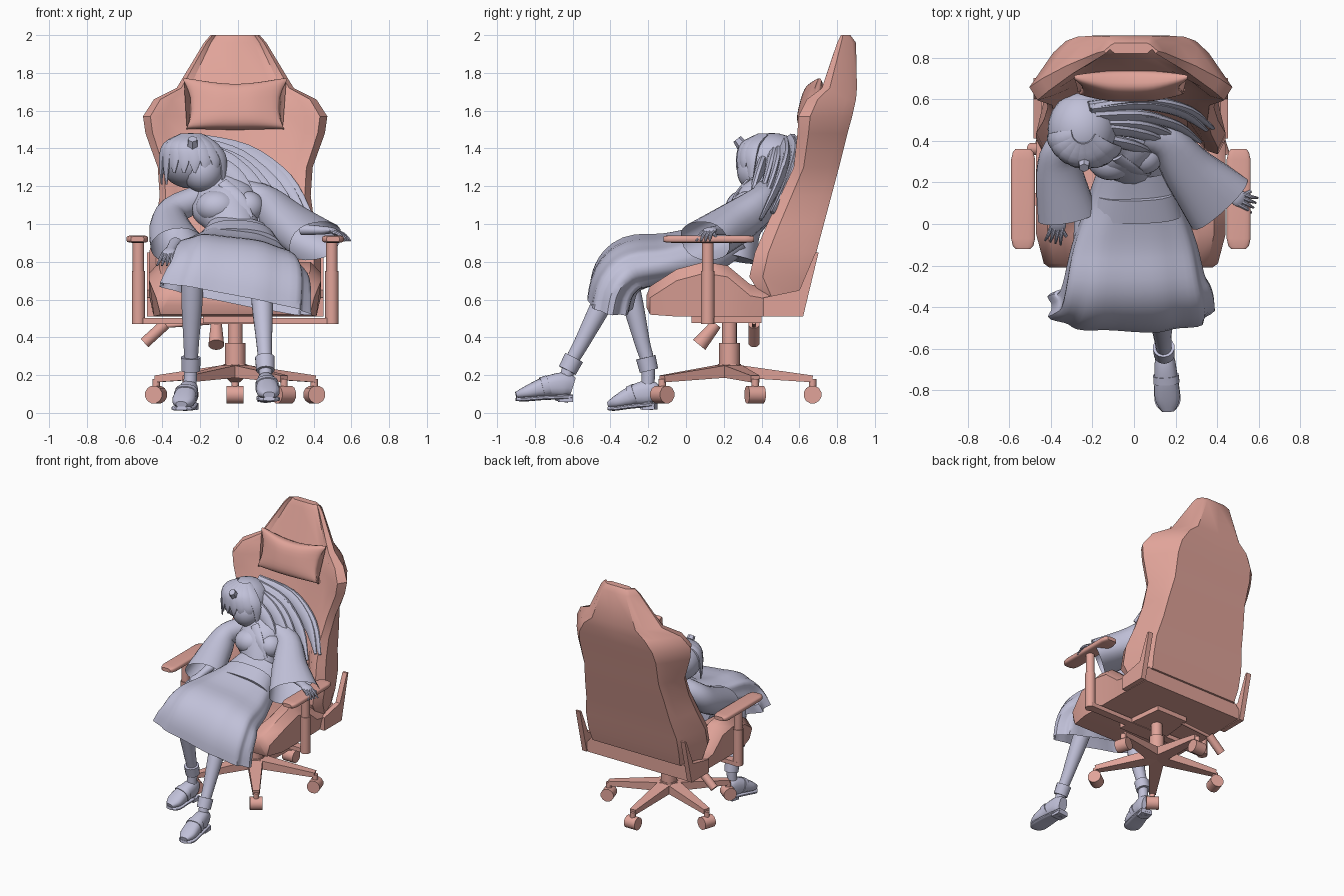
import bpy
import bmesh
import math
from mathutils import Vector

if "Cube" in bpy.data.objects:
    bpy.data.objects.remove(bpy.data.objects["Cube"])


def make_material(name, colour):
    material = bpy.data.materials.new(name)
    material.use_nodes = True
    material.diffuse_color = colour
    material.node_tree.nodes["Principled BSDF"].inputs["Base Color"].default_value = colour
    return material


CHAIR = make_material("salmon pink", (.75, .37, .32, 1))
FIGURE = make_material("pale lavender", (.53, .53, .69, 1))


def finish(name, bm, material, sharp=40):
    bmesh.ops.recalc_face_normals(bm, faces=bm.faces)
    mesh = bpy.data.meshes.new(name)
    bm.to_mesh(mesh)
    bm.free()
    mesh.materials.append(material)
    mesh.shade_smooth()
    mesh.set_sharp_from_angle(angle=math.radians(sharp))
    obj = bpy.data.objects.new(name, mesh)
    bpy.context.collection.objects.link(obj)
    if material == CHAIR:
        obj.location.x = -.015
    return obj


def skin(name, rings, material, caps=True):
    """Join rings of equal length into one surface."""
    bm = bmesh.new()
    loops = [[bm.verts.new(p) for p in ring] for ring in rings]
    count = len(loops[0])
    for low, high in zip(loops, loops[1:]):
        for i in range(count):
            j = (i + 1) % count
            bm.faces.new((low[i], low[j], high[j], high[i]))
    if caps:
        bm.faces.new(loops[0])
        bm.faces.new(loops[-1])
    return finish(name, bm, material)


def spline(points, steps):
    """Catmull-Rom resampling of points of any dimension."""
    points = [Vector(p) for p in points]
    ends = [points[0]] + points + [points[-1]]
    result = []
    for a, b, c, d in zip(ends, ends[1:], ends[2:], ends[3:]):
        for k in range(steps):
            t = k / steps
            result.append(b + (c - a) * (t / 2) + (a * 2 - b * 5 + c * 4 - d) * (t * t / 2)
                          + (b * 3 - a - c * 3 + d) * (t ** 3 / 2))
    return result + [points[-1]]


def tube(name, points, side=(1, 0, 0), material=FIGURE, sides=16, steps=4,
         power=1, caps=True, ripple=0):
    """Sweep an ellipse; each point is x, y, z, half width along side, half depth."""
    path = spline(points, steps)
    rings = []
    for i, p in enumerate(path):
        tangent = (path[min(i + 1, len(path) - 1)] - path[max(i - 1, 0)]).to_3d().normalized()
        across = Vector(side)
        across = (across - tangent * across.dot(tangent)).normalized()
        depth = tangent.cross(across)
        ring = []
        for k in range(sides):
            angle = math.tau * (k + .5) / sides
            c, s = math.cos(angle), math.sin(angle)
            wave = 1 + ripple * i / len(path) * math.cos(9 * angle)
            ring.append(p.to_3d() + across * math.copysign(abs(c) ** power, c) * p[3] * wave
                        + depth * math.copysign(abs(s) ** power, s) * p[4] * wave)
        rings.append(ring)
    return skin(name, rings, material, caps)


def rod(name, start, end, r1, r2=None, material=CHAIR, sides=14):
    r2 = r2 or r1
    axis = Vector(end) - Vector(start)
    side = (0, 1, 0) if abs(axis.x) > abs(axis.y) else (1, 0, 0)
    return tube(name, [(*start, r1, r1), (*end, r2, r2)], side, material, sides, 1)


def bar(name, start, end, size, side=(1, 0, 0), end_size=None, material=CHAIR):
    points = [(*start, *size), (*end, *(end_size or size))]
    return tube(name, points, side, material, 4, 1, power=0)


def ball(name, centre, radii, material=FIGURE):
    bm = bmesh.new()
    bmesh.ops.create_uvsphere(bm, u_segments=24, v_segments=14, radius=1)
    bmesh.ops.scale(bm, vec=radii, verts=bm.verts)
    bmesh.ops.translate(bm, vec=centre, verts=bm.verts)
    return finish(name, bm, material)


def mirrored(half):
    return half + [(-x, other) for x, other in reversed(half[1:-1])]


# Backrest: height, half width, back y, centre front y, wing front y
back_levels = [(2.0, .13, .87, .82, .82), (1.96, .165, .9, .8, .8), (1.72, .31, .905, .74, .72),
               (1.66, .43, .9, .71, .64), (1.57, .488, .88, .68, .595), (1.48, .475, .855, .655, .59),
               (1.3, .41, .81, .61, .57), (1.15, .4, .77, .57, .5), (1.0, .42, .73, .53, .43),
               (.85, .455, .69, .49, .365), (.72, .455, .66, .46, .335), (.62, .44, .63, .46, .4)]
rings = []
for z, w, back, front, wing in back_levels:
    flat = .6 + .25 * min(max((1.65 - z) / .5, 0), 1)
    half = [(0, front), (w * .6, front), (w * .78, wing + .02), (w * .92, wing),
            (w, wing + (back - wing) * .22), (w * (.35 + flat * .65), back - (back - wing) * .2),
            (w * flat, back), (0, back)]
    rings.append([(x, y, z) for x, y in mirrored(half)])
skin("backrest", rings, CHAIR)

# Seat: y, centre top, bolster top, bottom, width factor
rings = []
for y, top, bolster, bottom, wide in [(-.21, .61, .62, .57, .86), (-.19, .65, .67, .52, .92),
                                      (-.05, .68, .76, .51, 1), (.1, .67, .8, .51, 1),
                                      (.22, .66, .78, .51, 1), (.34, .65, .68, .51, 1),
                                      (.615, .63, .63, .51, .98)]:
    half = [(0, top), (.26, top), (.33, bolster), (.4, bolster), (.455, bolster - .06),
            (.43, bottom), (0, bottom)]
    rings.append([(x * wide, y, z) for x, z in mirrored(half)])
skin("seat", rings, CHAIR)

# Neck pillow with pinched sides
pillow = tube("neck_pillow", [(-.265, .675, 1.635, .14, .012), (-.24, .672, 1.635, .135, .035),
                              (-.12, .665, 1.625, .125, .06), (0, .665, 1.62, .122, .066),
                              (.12, .665, 1.625, .125, .06), (.24, .672, 1.635, .135, .035),
                              (.265, .675, 1.635, .14, .012)], (0, .25, 1), CHAIR, 28, power=.65)
for vertex in pillow.data.vertices:
    vertex.co.x *= 1 - .13 * max(0, 1 - ((vertex.co.z - 1.63) / .13) ** 2)

# Armrests and side brackets
bar("armrest_crossbar", (-.525, .12, .487), (.525, .12, .487), (.03, .016), (0, 1, 0))
for s, label in ((1, "left"), (-1, "right")):
    x = s * .518
    tube(label + "_arm_pad", [(x, -.12, .92, .035, .014), (x, -.105, .92, .05, .018),
                              (x, -.07, .92, .058, .02), (x, .31, .92, .058, .02),
                              (x, .345, .92, .05, .018), (x, .36, .92, .038, .014)],
         material=CHAIR, steps=1, power=.5)
    rod(label + "_arm_post_lower", (s * .512, .115, .47), (s * .512, .115, .75), .036)
    rod(label + "_arm_post_upper", (s * .512, .115, .75), (s * .512, .115, .91), .031)
    bracket = [(.41, .51), (.62, .51), (.702, .85), (.685, .85), (.6, .65), (.41, .61)]
    skin(label + "_back_bracket", [[(s * x, y, z) for y, z in bracket] for x in (.43, .468)], CHAIR)

# Tilt mechanism, levers and gas column
bar("under_plate", (0, .03, .493), (0, .4, .493), (.17, .018), end_size=(.13, .018))
rod("tilt_lever", (-.1, .16, .47), (-.1, .07, .36), .03, .042)
rod("height_lever_stem", (-.12, .36, .48), (-.39, .36, .46), .012)
rod("height_lever_grip", (-.37, .36, .47), (-.48, .36, .37), .03)
rod("column_upper", (0, .23, .34), (0, .23, .48), .04)
rod("column_lower", (0, .23, .23), (0, .23, .37), .055)
rod("base_hub", (0, .23, .19), (0, .23, .26), .075, .06)

# Five-spoke base with casters
for i in range(5):
    angle = math.radians(90 + 72 * i)
    out = Vector((math.cos(angle), math.sin(angle), 0))
    turn = Vector((-out.y, out.x, 0))
    hub = Vector((0, .23, 0))
    tip = hub + out * .44
    up = Vector((0, 0, 1))
    bar("base_spoke", hub + up * .225, tip + up * .18, (.055, .035), turn, (.024, .018))
    rod("caster_stem", tip + up * .1, tip + up * .18, .02)
    rod("caster_wheel", tip - turn * .045 + up * .097, tip + turn * .045 + up * .097, .048, sides=12)

# Torso and chest
tube("torso", [(0, .25, .82, .17, .13), (-.02, .29, .98, .13, .11), (-.07, .36, 1.1, .18, .12),
               (-.11, .4, 1.18, .14, .09), (-.15, .4, 1.26, .05, .05)])
ball("chest_right", (-.11, .31, 1.09), (.115, .1, .09))
ball("chest_left", (.05, .33, 1.09), (.09, .09, .085))
tube("collar_ribbon", [(-.08, .32, 1.22, .03, .012), (0, .26, 1.14, .035, .012),
                       (.06, .24, 1.03, .025, .01)])

# Skirt draped over the lap, hem lower on the left
tube("skirt", [(0, .27, .95, .17, .1), (0, .1, .86, .23, .125), (0, -.1, .82, .3, .115),
               (0, -.28, .79, .34, .13), (0, -.37, .71, .375, .125), (-.02, -.4, .6, .4, .12)],
     (1, 0, -.16), sides=54, power=.75, caps=False, ripple=.05)
tube("waist_sash", [(0, .16, .9, .2, .13), (0, .05, .855, .235, .13)], (1, 0, -.05),
     sides=24, power=.8)

# Sleeves and hands
tube("left_sleeve", [(.03, .43, 1.17, .07, .07), (.15, .4, 1.11, .09, .09), (.27, .25, 1.0, .13, .11),
                     (.41, .1, .91, .18, .11)], (1, 1, .1), sides=20, power=.85, caps=False)
tube("right_sleeve", [(-.2, .43, 1.14, .07, .07), (-.34, .37, 1.07, .08, .08),
                      (-.36, .26, .98, .11, .1), (-.32, .04, .885, .145, .1)], sides=20, caps=False)
hands = {"left": [Vector(p) for p in ((.34, .2, .97), (.5, .125, .965), (.58, .09, .91))],
         "right": [Vector(p) for p in ((-.33, .14, .9), (-.365, .0, .85), (-.39, -.09, .78))]}
for label, (wrist, palm, tips) in hands.items():
    spread = (tips - palm).cross(Vector((0, 0, 1))).normalized()
    tube(label + "_forearm_and_palm", [(*wrist, .035, .03), (*wrist.lerp(palm, .7), .028, .022),
                                       (*palm, .04, .016), (*palm.lerp(tips, .3), .036, .014)], spread)
    for k in range(4):
        shift = spread * (k - 1.5) * .02
        tube(label + "_finger", [(*(palm + shift * .9), .01, .01),
                                 (*(palm.lerp(tips, .6) + shift + Vector((0, 0, .012))), .01, .01),
                                 (*(tips + shift * 1.3), .005, .005)], spread, sides=8)
    tube(label + "_thumb", [(*palm, .012, .012), (*(palm.lerp(tips, .5) - spread * .055), .008, .008)],
         spread, sides=8)

# Legs, sock cuffs and shoes
legs = {"right": [Vector(p) for p in ((-.2, .1, .8), (-.24, -.33, .78), (-.25, -.2, .24),
                                      (-.25, -.16, .02), (-.3, -.41, .01))],
        "left": [Vector(p) for p in ((.1, .1, .8), (.12, -.35, .76), (.145, -.62, .24),
                                     (.145, -.6, .06), (.165, -.9, .06))]}
for label, (hip, knee, ankle, heel, toe) in legs.items():
    rod(label + "_thigh", hip, knee, .085, .065, FIGURE)
    ball(label + "_knee", knee, (.062, .062, .062))
    tube(label + "_shin", [(*knee, .06, .06), (*knee.lerp(ankle, .35), .057, .057),
                           (*knee.lerp(ankle, .75), .042, .042), (*ankle, .036, .036),
                           (*heel.lerp(toe, .2), .035, .035)])
    rod(label + "_sock_cuff", knee.lerp(ankle, .9), knee.lerp(ankle, 1.03), .053, .05, FIGURE)
    lift = Vector((0, 0, 1))
    tube(label + "_shoe", [(*(heel + lift * .08), .035, .05), (*(heel.lerp(toe, .15) + lift * .09), .048, .065),
                           (*(heel.lerp(toe, .45) + lift * .08), .056, .055),
                           (*(heel.lerp(toe, .8) + lift * .05), .06, .035),
                           (*(toe + lift * .035), .03, .016)], power=.8)
    tube(label + "_sole", [(*(heel + lift * .025), .042, .012), (*(heel.lerp(toe, .5) + lift * .02), .058, .012),
                           (*(heel.lerp(toe, .85) + lift * .012), .062, .012),
                           (*(toe + lift * .014), .03, .01)], power=.6)
    bar(label + "_heel", heel + lift * .015, heel.lerp(toe, .25) + lift * .015, (.042, .017),
        material=FIGURE)
    tube(label + "_strap", [(*(heel.lerp(toe, .42) + lift * .085), .062, .056),
                            (*(heel.lerp(toe, .54) + lift * .075), .064, .054)], power=.8)

# Head, hair cap and hair ornament
ball("face", (-.185, .385, 1.28), (.11, .115, .115))
ball("hair_cap", (-.25, .455, 1.335), (.165, .18, .147))
rod("hair_ornament", (-.24, .31, 1.4), (-.24, .27, 1.45), .035, .025, FIGURE, 6)

# Fringe locks fanned around the brow
for k in range(8):
    t = k / 7
    fan = math.radians(195 + 130 * t)
    out = Vector((math.cos(fan), math.sin(fan), 0))
    centre = Vector((-.245, .44, 1.34))
    drop = .13 if k in (0, 1, 7) else .07
    rim = centre + out * .165 + Vector((t * .03, 0, 0))
    tube("fringe_lock", [(*(centre + out * .05 + Vector((0, 0, .13))), .03, .012),
                         (*(centre + out * .14 + Vector((0, 0, .08))), .04, .014),
                         (*rim, .034, .012), (*(rim - Vector((0, 0, drop))), .006, .004)],
         (-out.y, out.x, 0), sides=8)

# Long hair sweeping over the far shoulder
upper = [(-.22, .56, 1.43), (.04, .59, 1.37), (.25, .55, 1.23), (.38, .46, 1.06)]
lower = [(-.17, .43, 1.36), (-.03, .4, 1.27), (.06, .36, 1.14), (.16, .3, .99)]
widths = [(.05, .03), (.055, .026), (.045, .02), (.012, .008)]
for k in range(8):
    t = k / 7
    sway = .04 * math.sin(k * 2.4)
    points = []
    for a, b, size in zip(upper, lower, widths):
        p = Vector(a).lerp(Vector(b), t) + Vector((0, sway * .5, sway * .4))
        points.append((*p, *size))
    tube("long_hair_lock", points, (.5, .2, 1), sides=10)
